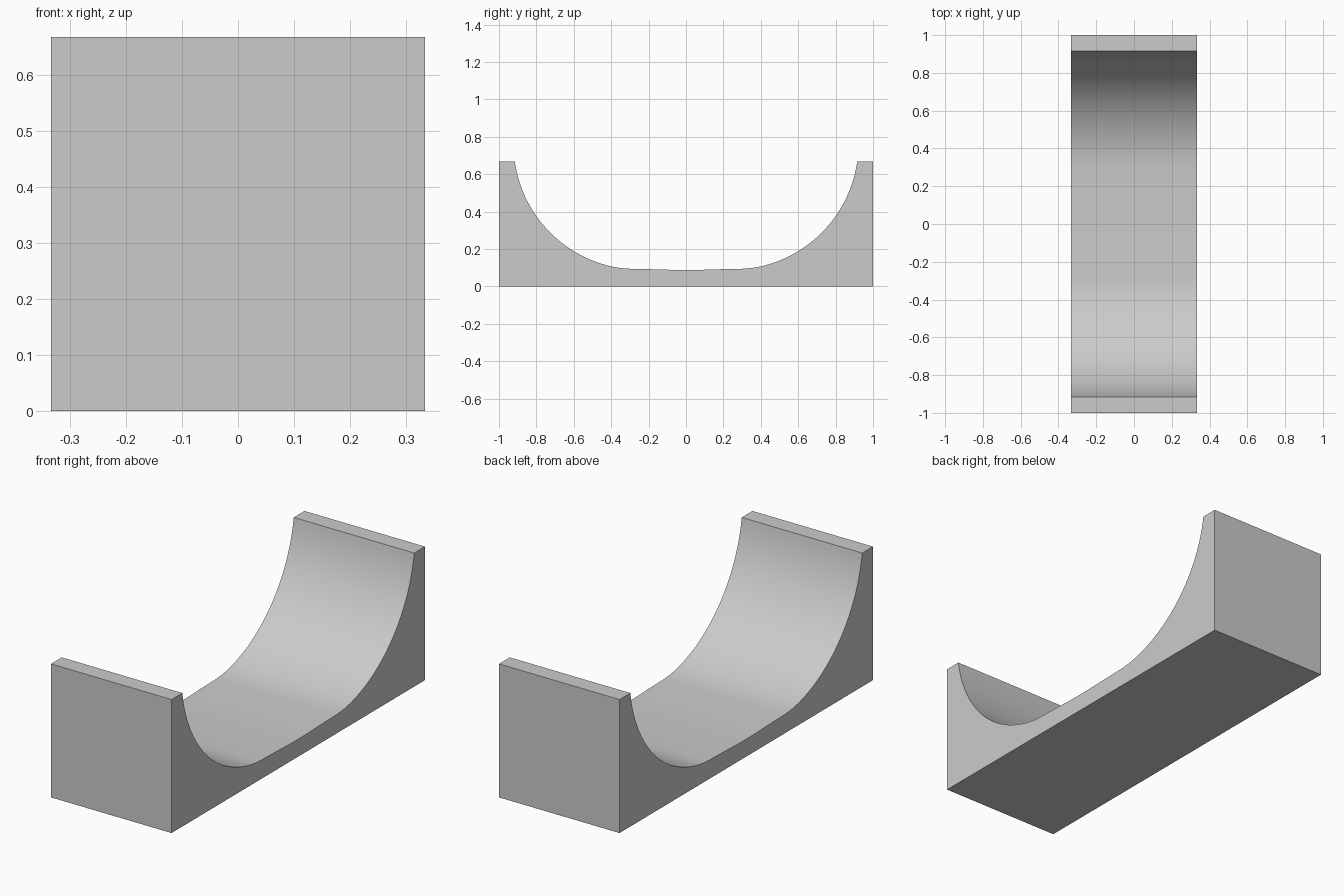
import bpy, bmesh, math

if "Cube" in bpy.data.objects:
    bpy.data.objects.remove(bpy.data.objects["Cube"])

HALF_WIDTH, HEIGHT = 0.333, 0.667
CY, CZ, R = 0.25, 0.762, 0.672      # arc that forms each curved flank

# Right half of the cradle surface, from rim down to the middle
start = math.asin((CZ - HEIGHT) / R)
end = math.acos((0.38 - CY) / R)
half = []
for i in range(33):
    a = start + (end - start) * i / 32
    half.append((CY + R * math.cos(a), CZ - R * math.sin(a)))
half += [(0.345, 0.0975), (0.30, 0.094), (0.2, 0.092), (0.1, 0.089)]

# Full side profile, mirrored about the middle
profile = [(-1, 0), (1, 0), (1, HEIGHT)] + half + [(0, 0.087)]
profile += [(-y, z) for y, z in reversed(half)] + [(-1, HEIGHT)]

# Extrude the profile across the width
bm = bmesh.new()
face = bm.faces.new([bm.verts.new((-HALF_WIDTH, y, z)) for y, z in profile])
ext = bmesh.ops.extrude_face_region(bm, geom=[face], use_keep_orig=True)
verts = [v for v in ext["geom"] if isinstance(v, bmesh.types.BMVert)]
bmesh.ops.translate(bm, verts=verts, vec=(2 * HALF_WIDTH, 0, 0))
bmesh.ops.recalc_face_normals(bm, faces=bm.faces)
mesh = bpy.data.meshes.new("cradle_block")
bm.to_mesh(mesh)
bm.free()

cradle = bpy.data.objects.new("cradle_block", mesh)
bpy.context.collection.objects.link(cradle)
bpy.context.view_layer.objects.active = cradle
cradle.select_set(True)
bpy.ops.object.shade_smooth_by_angle(angle=math.radians(30))
